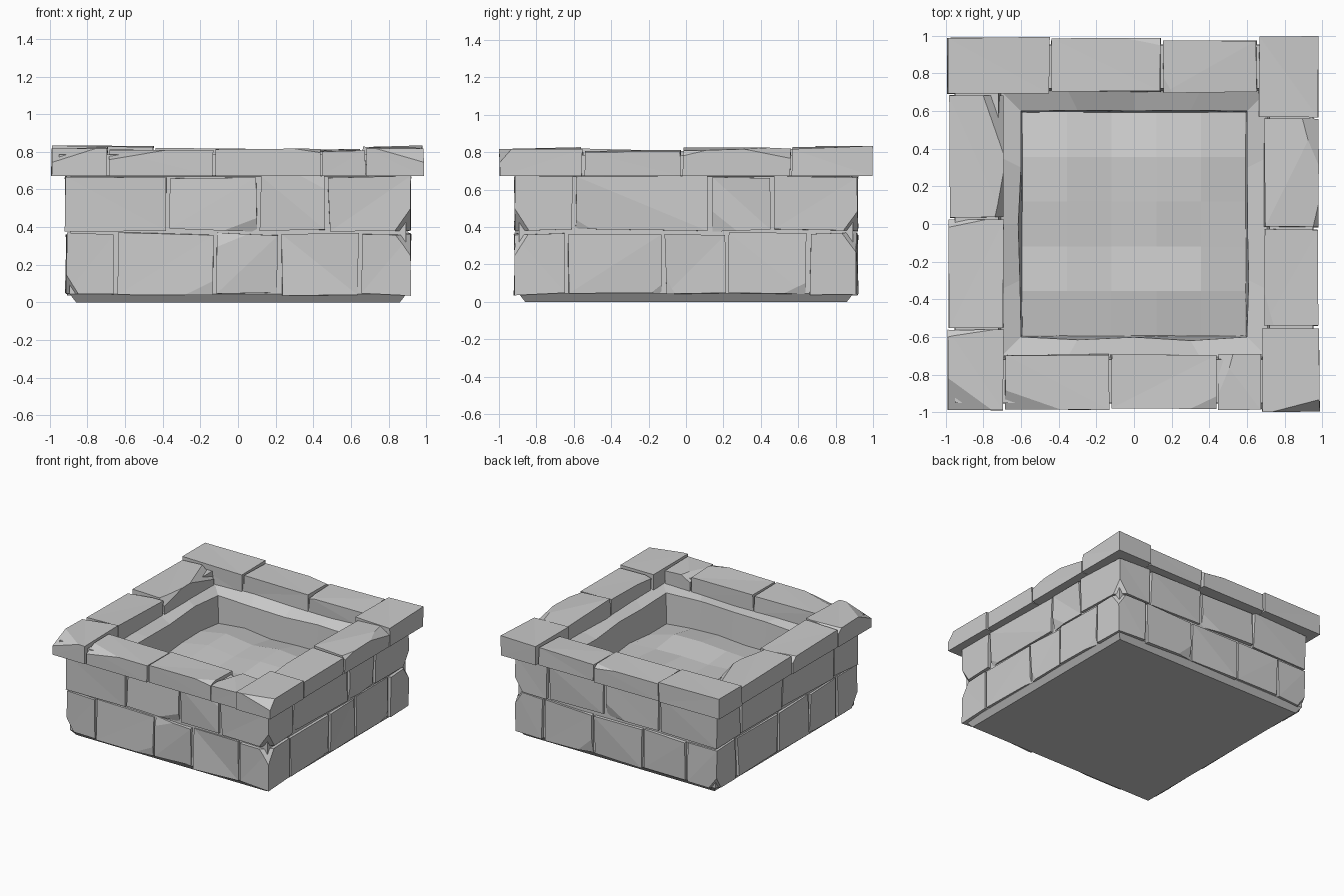
import bpy, bmesh, random
from math import pi
from mathutils import Vector, Matrix

if "Cube" in bpy.data.objects:
    bpy.data.objects.remove(bpy.data.objects["Cube"])

random.seed(7)


def finish(name, bm):
    bmesh.ops.recalc_face_normals(bm, faces=bm.faces)
    me = bpy.data.meshes.new(name)
    bm.to_mesh(me)
    bm.free()
    ob = bpy.data.objects.new(name, me)
    bpy.context.collection.objects.link(ob)
    return ob


def block(name, lo, hi, chips=(), turn=0, jitter=(.015, .015, .015), level_base=False):
    """Rough stone: box with corners pulled inward, then corners chipped off by planes."""
    lo, hi = Vector(lo), Vector(hi)
    mid, half = (lo + hi) / 2, (hi - lo) / 2
    bm = bmesh.new()
    bmesh.ops.create_cube(bm, size=2)
    for v in bm.verts:
        s = v.co.copy()
        v.co = Vector([mid[i] + s[i] * (half[i] - random.random() * jitter[i]) for i in range(3)])
        if level_base and s.z < 0:
            v.co.z = lo.z
    bmesh.ops.triangulate(bm, faces=bm.faces)
    for sign, size in chips:
        p = Vector([mid[i] + sign[i] * half[i] for i in range(3)])
        p.x -= sign[0] * size[0]
        n = Vector([sign[i] / size[i] for i in range(3)]).normalized()
        bmesh.ops.bisect_plane(bm, geom=bm.verts[:] + bm.edges[:] + bm.faces[:],
                               plane_co=p, plane_no=n, clear_outer=True)
        bmesh.ops.holes_fill(bm, edges=bm.edges[:], sides=0)
    bm.transform(Matrix.Rotation(turn * pi / 2, 4, 'Z'))
    return finish(name, bm)


def square_loop(bm, h, z, wobble=0, n=4):
    verts = []
    for k in range(4):
        rot = Matrix.Rotation(k * pi / 2, 3, 'Z')
        for i in range(n):
            p = rot @ Vector((-h + 2 * h * i / n, -h - (random.random() * wobble if i else 0), z))
            p.z += random.uniform(-wobble, wobble)
            verts.append(bm.verts.new(p))
    return verts


def square_sweep(name, profile, closed=False):
    """Sweep a (half width, height, wobble) profile around the square plan."""
    bm = bmesh.new()
    loops = [square_loop(bm, *p) for p in profile]
    pairs = list(zip(loops, loops[1:])) + ([(loops[-1], loops[0])] if closed else [])
    for a, b in pairs:
        for i in range(len(a)):
            j = (i + 1) % len(a)
            bm.faces.new((a[i], a[j], b[j], b[i]))
    if not closed:
        bm.faces.new(loops[0][::-1])
    return finish(name, bm)


# hollow core: base edge, outside, ledge, inside; plus the mortar between coping stones
square_sweep("core_wall", [(.86, 0, 0), (.895, .045, 0), (.89, .67, 0), (.70, .69, .012),
                           (.60, .66, .025), (.59, .36, 0)])
square_sweep("coping_mortar", [(.955, .675, 0), (.95, .785, 0), (.72, .785, 0), (.705, .675, 0)], True)

# lumpy basin floor
bm = bmesh.new()
bmesh.ops.create_grid(bm, x_segments=5, y_segments=5, size=.595)
for v in bm.verts:
    edge = max(abs(v.co.x), abs(v.co.y)) > .5
    corner = abs(v.co.x) + abs(v.co.y) > 1.1
    v.co.z = (.41 if corner else .44 if edge else .48) + random.uniform(-.02, .02)
finish("basin_floor", bm)

# helper that hollows the bricks so they only clad the core
bm = bmesh.new()
bmesh.ops.create_cube(bm, size=1.74)
cutter = finish("brick_cutter", bm)
cutter.hide_render = True


def clad(ob):
    mod = ob.modifiers.new("hollow", 'BOOLEAN')
    mod.operation, mod.solver, mod.object = 'DIFFERENCE', 'EXACT', cutter


# two brick courses, four sides each: joint positions along every side, front then counter-clockwise
lower = [(-.65, -.12, .22, .65), (-.64, -.12, .22, .65), (-.65, -.2, .25, .64), (-.64, -.1, .3, .65)]
upper = [(-.37, .11, .47), (-.60, .13, .46), (-.61, -.1, .4), (-.60, -.05, .61)]
# which end of each corner stone is broken: 1 top, -1 bottom, 0 whole
broken = {"lower": (1, 1, -1, -1), "upper": (-1, -1, 0, 0)}
R, GAP = .922, .005
for course, sides, z0, z1 in (("lower", lower, .035, .372), ("upper", upper, .375, .675)):
    for k, joints in enumerate(sides):
        for a, b in zip(joints, joints[1:]):
            chips = []
            if random.random() < .6:
                s = (random.choice((-1, 1)), -1, random.choice((-1, 1)))
                chips = [(s, (random.uniform(.1, .25), random.uniform(.02, .04), random.uniform(.1, .2)))]
            clad(block(course + "_brick", (a + GAP, -R, z0), (b - GAP, -.80, z1), chips, k,
                       (.012, .022, .018)))
        # corner stone shared with the next side
        s = broken[course][k]
        chips = [((1, -1, s), (.10, .09, .14))] if s else []
        clad(block(course + "_corner_brick", (joints[-1] + GAP, -R, z0),
                   (R, sides[(k + 1) % 4][0] - GAP, z1), chips, k, (.015, .018, .015)))

# coping stones: x0, x1, y0, y1, top, chips
coping = [
    (-.995, -.447, .69, .995, .835, []),
    (-.443, .147, .70, .99, .825, [((1, 1, 1), (.3, .06, .04))]),
    (.153, .655, .695, .98, .82, [((-1, -1, 1), (.12, .2, .03))]),
    (.66, .985, .565, 1.0, .835, []),
    (.69, .985, -.02, .562, .825, [((1, 1, 1), (.10, .3, .06)), ((1, -1, 1), (.05, .2, .05))]),
    (.69, .98, -.545, -.025, .82, [((-1, -1, 1), (.1, .3, .03))]),
    (.68, .99, -1.0, -.55, .83, [((1, -1, 1), (.30, .08, .09))]),
    (.445, .68, -.99, -.69, .82, [((-1, 1, 1), (.1, .3, .06))]),
    (-.125, .44, -.985, -.69, .825, [((1, -1, 1), (.2, .1, .03))]),
    (-.69, -.13, -.99, -.69, .815, [((-1, -1, 1), (.35, .12, .06))]),
    (-.99, -.69, -.995, -.56, .83, [((-1, -1, 1), (.28, .20, .09)), ((-1, 1, 1), (.28, .06, .05))]),
    (-.99, -.69, -.555, .025, .82, [((-1, 1, 1), (.28, .06, .06))]),
    (-.985, -.69, .03, .685, .825, [((1, 1, 1), (.12, .35, .10)), ((1, -1, 1), (.06, .3, .08))]),
]
for x0, x1, y0, y1, top, chips in coping:
    block("coping_stone", (x0, y0, .672), (x1, y1, top), chips, 0, (.008, .008, .02), True)
